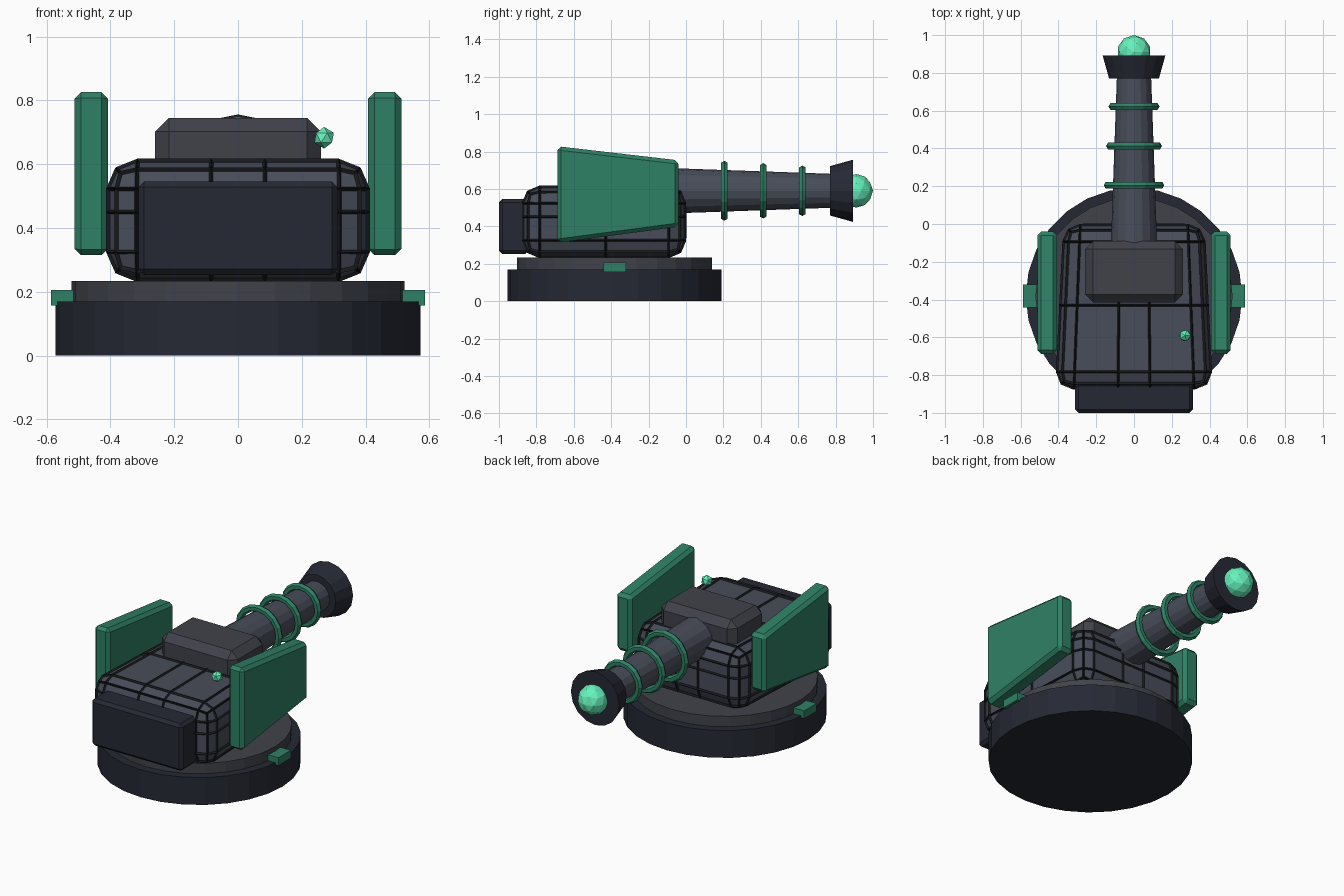
import bpy, bmesh, math
from mathutils import Matrix, Vector

if "Cube" in bpy.data.objects:
    bpy.data.objects.remove(bpy.data.objects["Cube"])


def material(name, r, g, b):
    m = bpy.data.materials.new(name)
    m.diffuse_color = (r, g, b, 1)
    m.use_nodes = True
    m.node_tree.nodes["Principled BSDF"].inputs["Base Color"].default_value = m.diffuse_color
    return m


DARK = material("dark_metal", 0.019, 0.022, 0.034)
SEAM = material("seam_black", 0.009, 0.010, 0.012)
PANEL = material("panel_grey", 0.065, 0.074, 0.10)
HOOD = material("hood_grey", 0.052, 0.055, 0.068)
GREEN = material("green_armour", 0.028, 0.22, 0.13)
GLOW = material("glow_green", 0.13, 0.88, 0.50)


def finish(bm, name, mat):
    bmesh.ops.recalc_face_normals(bm, faces=bm.faces)
    me = bpy.data.meshes.new(name)
    bm.to_mesh(me)
    bm.free()
    me.materials.append(mat)
    ob = bpy.data.objects.new(name, me)
    bpy.context.collection.objects.link(ob)
    return ob


def box_mesh(lo, hi, bevel=0, segments=1):
    lo, hi = Vector(lo), Vector(hi)
    bm = bmesh.new()
    bmesh.ops.create_cube(bm, size=1, matrix=Matrix.Translation((lo + hi) / 2)
                          @ Matrix.Diagonal((*(hi - lo), 1)))
    if bevel:
        bmesh.ops.bevel(bm, geom=bm.edges[:], offset=bevel, segments=segments,
                        profile=0.5, affect='EDGES')
    return bm


def cone(name, r1, r2, start, end, mat, sides, along_y=False):
    """Cylinder or cone from start to end along z or y."""
    a, b = Vector(start), Vector(end)
    rot = Matrix.Rotation(-math.pi / 2, 4, 'X') if along_y else Matrix()
    bm = bmesh.new()
    bmesh.ops.create_cone(bm, cap_ends=True, segments=sides, radius1=r1, radius2=r2,
                          depth=(b - a).length, matrix=Matrix.Translation((a + b) / 2) @ rot)
    return finish(bm, name, mat)


def ball(name, r, loc, mat, sub):
    bm = bmesh.new()
    bmesh.ops.create_icosphere(bm, subdivisions=sub, radius=r, matrix=Matrix.Translation(loc))
    return finish(bm, name, mat)


# Round base and turntable
CY = -0.382
cone("base", 0.573, 0.573, (0, CY, 0), (0, CY, 0.17), DARK, 28)
cone("turntable", 0.522, 0.522, (0, CY, 0.165), (0, CY, 0.234), HOOD, 28)


# Turret body: rounded tapered block cut into panels
def body_mesh():
    bm = box_mesh((-0.385, -0.868, 0.24), (0.385, -0.008, 0.608), 0.085, 2)
    cuts = [((0, -0.43, 0), (0, 1, 0)), ((0.08, 0, 0), (1, 0, 0)), ((-0.08, 0, 0), (1, 0, 0)),
            ((0, 0, 0.45), (0, 0, 1))]
    for co, no in cuts:
        bmesh.ops.bisect_plane(bm, geom=bm.verts[:] + bm.edges[:] + bm.faces[:],
                               plane_co=co, plane_no=no)
    for v in bm.verts:
        t = (v.co.y + 0.868) / 0.86
        v.co.x *= 1.06 - 0.11 * t
    return bm


finish(body_mesh(), "turret_body", PANEL)
seams = finish(body_mesh(), "body_seams", SEAM)
wire = seams.modifiers.new("frame", 'WIREFRAME')
wire.thickness = 0.019
wire.offset = 0
wire.use_even_offset = False

# Hood on top and counterweight at the rear
finish(box_mesh((-0.26, -0.415, 0.50), (0.26, -0.09, 0.745), 0.043), "hood", HOOD)
finish(box_mesh((-0.312, -1.0, 0.253), (0.312, -0.84, 0.546), 0.018), "counterweight", DARK)

# Cannon
Z = 0.59
cone("barrel", 0.122, 0.09, (0, -0.10, Z), (0, 0.80, Z), PANEL, 16, True)
cone("muzzle", 0.132, 0.166, (0, 0.77, Z), (0, 0.892, Z), DARK, 16, True)
ball("muzzle_orb", 0.09, (0, 0.91, Z), GLOW, 2)
for i, (y, r) in enumerate([(0.205, 0.139), (0.413, 0.127), (0.622, 0.114)]):
    bpy.ops.mesh.primitive_torus_add(major_radius=r, minor_radius=0.021, major_segments=16,
                                     minor_segments=6, location=(0, y, Z),
                                     rotation=(math.pi / 2, 0, 0))
    ring = bpy.context.object
    ring.name = f"barrel_ring_{i + 1}"
    ring.data.materials.append(GREEN)

# Side armour plates and base tabs, both sides
PLATE = [(-0.687, 0.312), (-0.04, 0.398), (-0.04, 0.753), (-0.687, 0.828)]
for side, s in (("left", -1), ("right", 1)):
    bm = bmesh.new()
    face = bm.faces.new([bm.verts.new((s * 0.408, y, z)) for y, z in PLATE])
    ext = bmesh.ops.extrude_face_region(bm, geom=[face], use_keep_orig=True)
    bmesh.ops.translate(bm, vec=(s * 0.104, 0, 0),
                        verts=[g for g in ext["geom"] if isinstance(g, bmesh.types.BMVert)])
    bmesh.ops.recalc_face_normals(bm, faces=bm.faces)
    bmesh.ops.bevel(bm, geom=bm.edges[:], offset=0.02, segments=1, profile=0.5, affect='EDGES')
    finish(bm, f"{side}_armour_plate", GREEN)
    xs = sorted((s * 0.50, s * 0.587))
    finish(box_mesh((xs[0], -0.442, 0.157), (xs[1], -0.32, 0.206)), f"{side}_base_tab", GREEN)

# Small sensor light
ball("sensor_light", 0.034, (0.27, -0.59, 0.683), GLOW, 1)
